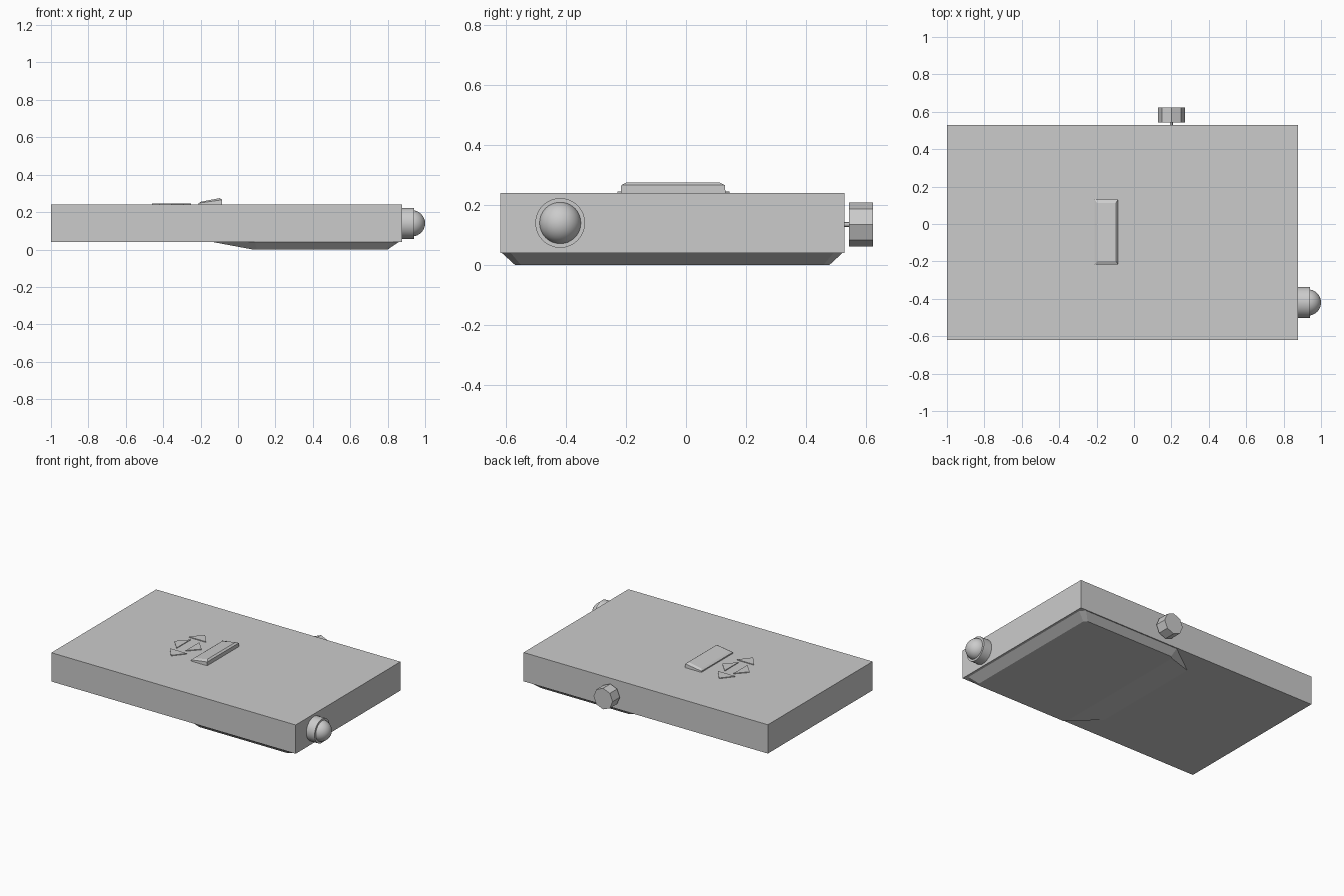
import bpy, bmesh
from math import pi
from mathutils import Matrix

if "Cube" in bpy.data.objects:
    bpy.data.objects.remove(bpy.data.objects["Cube"])


def finish(name, bm):
    bmesh.ops.recalc_face_normals(bm, faces=bm.faces)
    mesh = bpy.data.meshes.new(name)
    bm.to_mesh(mesh)
    bm.free()
    ob = bpy.data.objects.new(name, mesh)
    bpy.context.collection.objects.link(ob)
    return ob


def loft(name, rings):
    """Closed solid skinned through rings of equal point count."""
    bm = bmesh.new()
    vs = [[bm.verts.new(p) for p in r] for r in rings]
    n = len(vs[0])
    for a, b in zip(vs, vs[1:]):
        for i in range(n):
            j = (i + 1) % n
            bm.faces.new((a[i], a[j], b[j], b[i]))
    bm.faces.new(vs[0])
    bm.faces.new(vs[-1])
    return finish(name, bm)


def rect(x0, x1, y0, y1, z0, z1):
    """Rectangle whose height runs from z0 (at x0) to z1 (at x1)."""
    return [(x0, y0, z0), (x1, y0, z1), (x1, y1, z1), (x0, y1, z0)]


def cylinder(name, r, depth, loc, axis, sides):
    bm = bmesh.new()
    bmesh.ops.create_cone(bm, cap_ends=True, segments=sides, radius1=r, radius2=r, depth=depth)
    rot = Matrix.Rotation(pi / 2, 4, axis)
    bmesh.ops.transform(bm, matrix=Matrix.Translation(loc) @ rot, verts=bm.verts)
    return finish(name, bm)


def smooth(ob):
    bpy.ops.object.select_all(action='DESELECT')
    ob.select_set(True)
    bpy.context.view_layer.objects.active = ob
    bpy.ops.object.shade_smooth_by_angle(angle=pi / 6)


# main slab
loft("body", [rect(-1, 0.877, -0.62, 0.53, 0.04, 0.04),
              rect(-1, 0.877, -0.62, 0.53, 0.24, 0.24)])

# raised underside pad, chamfered at the right corners, ramped on the left
def mirrored(half, z):
    mid = -0.046
    return [(x, mid + d, z) for x, d in half] + [(x, mid - d, z) for x, d in reversed(half)]

upper = [(0.86, 0.54), (0.83, 0.57), (0.09, 0.57), (-0.14, 0.40)]
lower = [(0.80, 0.505), (0.78, 0.525), (0.10, 0.525), (0.08, 0.51)]
loft("underside_pad", [mirrored(lower, 0.0), mirrored(upper, 0.041)])

# tilted rocker switch with bevelled top
loft("rocker_switch", [rect(-0.21, -0.085, -0.218, 0.132, 0.235, 0.235),
                       rect(-0.21, -0.085, -0.216, 0.13, 0.248, 0.266),
                       rect(-0.197, -0.097, -0.198, 0.112, 0.256, 0.275)])

# four direction arrows around one centre
cx, cy = -0.355, -0.042
for name, (dx, dy), base, tip, half in (
        ("arrow_right", (1, 0), 0.035, 0.105, 0.075), ("arrow_left", (-1, 0), 0.035, 0.105, 0.075),
        ("arrow_back", (0, 1), 0.105, 0.187, 0.066), ("arrow_front", (0, -1), 0.105, 0.187, 0.066)):
    tri = [(cx + dx * u - dy * v, cy + dy * u + dx * v)
           for u, v in ((tip, 0), (base, half), (base, -half))]
    loft(name, [[(x, y, z) for x, y in tri] for z in (0.238, 0.245)])

# octagonal knob on a thin shaft at the back
cylinder("knob", 0.073, 0.08, (0.2, 0.584, 0.135), 'X', 8)
smooth(cylinder("knob_shaft", 0.008, 0.04, (0.2, 0.538, 0.135), 'X', 12))

# domed button in a round collar on the right
smooth(cylinder("button_collar", 0.083, 0.075, (0.9025, -0.42, 0.14), 'Y', 32))
bm = bmesh.new()
bmesh.ops.create_uvsphere(bm, u_segments=32, v_segments=16, radius=0.07)
bmesh.ops.translate(bm, vec=(0.93, -0.42, 0.14), verts=bm.verts)
smooth(finish("button_dome", bm))
